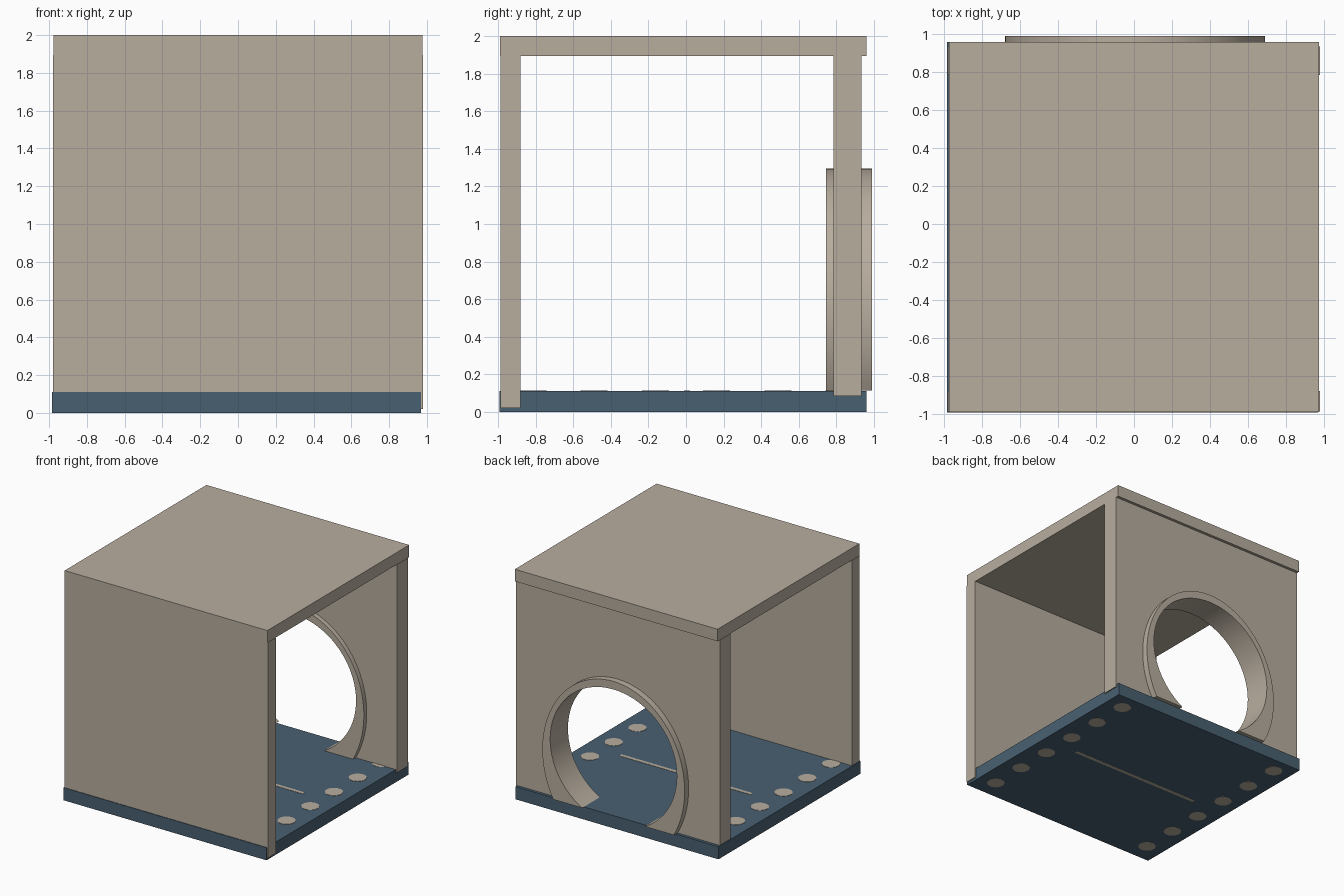
import bpy, bmesh, math

if "Cube" in bpy.data.objects:
    bpy.data.objects.remove(bpy.data.objects["Cube"])


def material(name, rgb):
    m = bpy.data.materials.new(name)
    m.diffuse_color = (*rgb, 1)
    m.use_nodes = True
    m.node_tree.nodes["Principled BSDF"].inputs["Base Color"].default_value = m.diffuse_color
    return m


BEIGE = material("warm beige", (0.48, 0.42, 0.345))
BLUE = material("slate blue", (0.066, 0.118, 0.165))


def finish(name, bm, mat):
    bmesh.ops.recalc_face_normals(bm, faces=bm.faces)
    mesh = bpy.data.meshes.new(name)
    bm.to_mesh(mesh)
    bm.free()
    mesh.materials.append(mat)
    ob = bpy.data.objects.new(name, mesh)
    bpy.context.collection.objects.link(ob)
    return ob


def box(name, x0, x1, y0, y1, z0, z1, mat):
    bm = bmesh.new()
    bmesh.ops.create_cube(bm, size=1)
    for v in bm.verts:
        v.co.x = x1 if v.co.x > 0 else x0
        v.co.y = y1 if v.co.y > 0 else y0
        v.co.z = z1 if v.co.z > 0 else z0
    return finish(name, bm, mat)


def arch(a, b, zc, z_cut, n=64, xc=0.005):
    """Points along an ellipse cut off at z_cut, right foot to left foot."""
    t0 = math.asin(max(-1, (z_cut - zc) / b))
    span = math.pi - 2 * t0
    return [(xc + a * math.cos(t0 + span * i / n), zc + b * math.sin(t0 + span * i / n))
            for i in range(n + 1)]


def strip(name, inner, outer, y0, y1, mat):
    """Solid between two matching xz paths, from y0 to y1."""
    bm = bmesh.new()
    rings = [[bm.verts.new((p[0], y, p[1])) for p in (i, o) for y in (y0, y1)]
             for i, o in zip(inner, outer)]
    for r, s in zip(rings, rings[1:]):
        for j, k in ((0, 1), (1, 3), (3, 2), (2, 0)):
            bm.faces.new((r[j], r[k], s[k], s[j]))
    for r in (rings[0], rings[-1]):
        bm.faces.new((r[0], r[1], r[3], r[2]))
    return finish(name, bm, mat)


# Panels
box("floor", -0.985, 0.97, -0.993, 0.96, 0, 0.11, BLUE)
box("roof", -0.976, 0.976, -0.99, 0.96, 1.895, 2.0, BEIGE)
box("front_wall", -0.98, 0.98, -0.988, -0.88, 0.02, 1.895, BEIGE)

# Back wall with an arched opening
opening = arch(0.63, 0.615, 0.63, 0.085)
outline = [(-0.98, 0.085), (-0.98, 1.895), (0.98, 1.895), (0.98, 0.085)] + opening
bm = bmesh.new()
face = bm.faces.new([bm.verts.new((x, 0.785, z)) for x, z in outline])
ext = bmesh.ops.extrude_face_region(bm, geom=[face], use_keep_orig=True)
for v in ext["geom"]:
    if isinstance(v, bmesh.types.BMVert):
        v.co.y = 0.935
finish("back_wall", bm, BEIGE)

# Tunnel rim around the opening, thicker at its feet
rim = strip("entrance_rim", arch(0.61, 0.595, 0.63, 0.113),
            arch(0.685, 0.772, 0.523, 0.113), 0.745, 0.99, BEIGE)
bpy.context.view_layer.objects.active = rim
rim.select_set(True)
bpy.ops.object.shade_smooth_by_angle(angle=math.radians(30))

# Floor markings, showing on both faces: two rows of dots and a slot line
for side, z in (("top", 0.111), ("bottom", 0.0005)):
    bm = bmesh.new()
    for x in (0.81, -0.825):
        for i in range(6):
            d = bmesh.ops.create_cone(bm, cap_ends=True, segments=32, radius1=0.072,
                                      radius2=0.072, depth=0.003)
            bmesh.ops.translate(bm, verts=d["verts"], vec=(x, -0.815 + 0.326 * i, z))
    finish("floor_dots_" + side, bm, BEIGE)
    box("floor_line_" + side, -0.64, 0.63, -0.01, 0.022, z - 0.0015, z + 0.0015, BEIGE)
